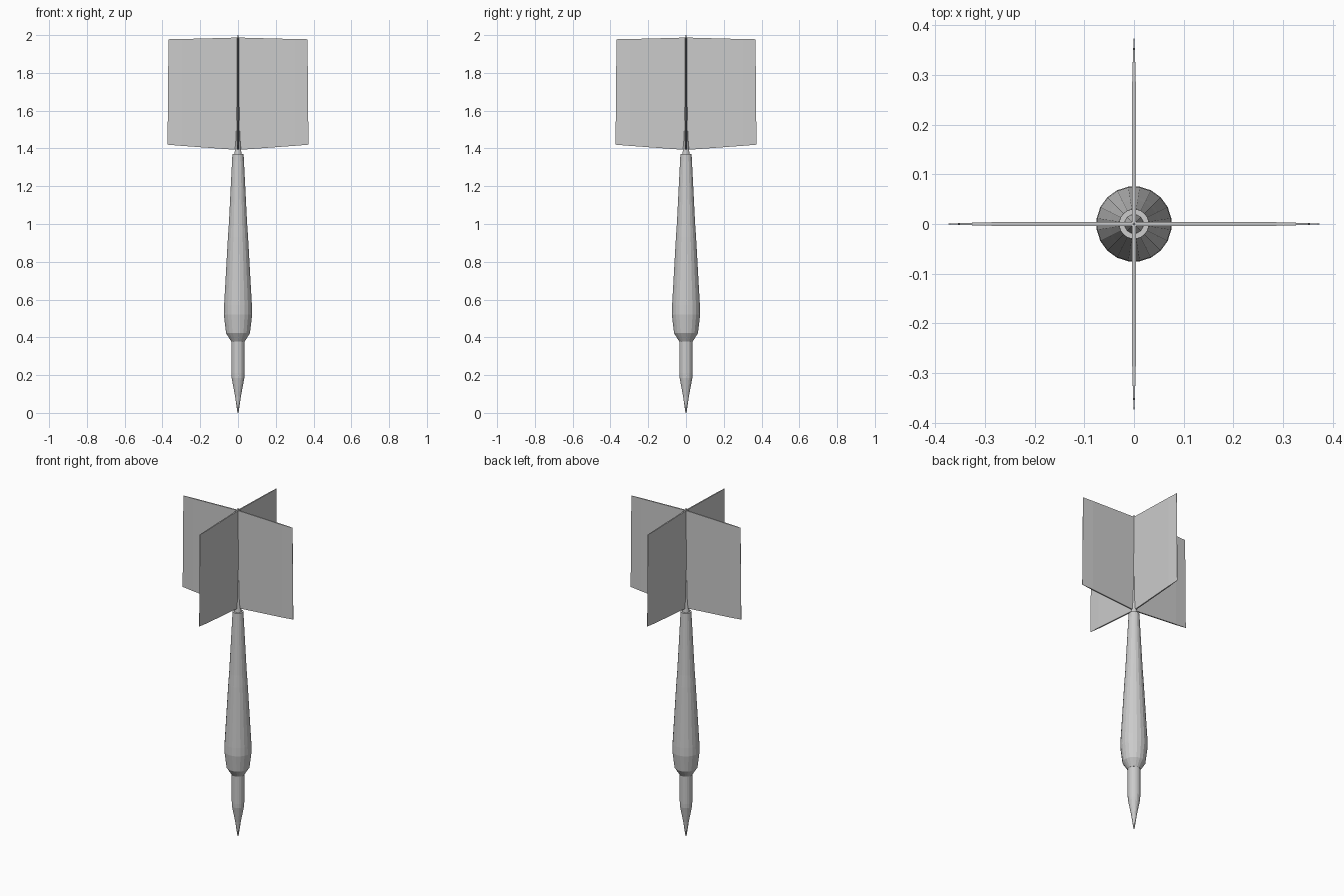
import bpy, math

if "Cube" in bpy.data.objects:
    bpy.data.objects.remove(bpy.data.objects["Cube"])

SIDES = 20


def make_object(name, verts, faces):
    mesh = bpy.data.meshes.new(name)
    mesh.from_pydata(verts, [], faces)
    mesh.update()
    obj = bpy.data.objects.new(name, mesh)
    bpy.context.collection.objects.link(obj)
    return obj


def lathe(name, profile, sides=SIDES):
    """Revolve (radius, z) points around z and cap both ends."""
    verts, faces = [], []
    for r, z in profile:
        for i in range(sides):
            a = 2 * math.pi * (i + 0.5) / sides
            verts.append((r * math.cos(a), r * math.sin(a), z))
    for k in range(len(profile) - 1):
        for i in range(sides):
            j = (i + 1) % sides
            b, t = k * sides, (k + 1) * sides
            faces.append((b + i, b + j, t + j, t + i))
    faces.append(tuple(reversed(range(sides))))
    top = (len(profile) - 1) * sides
    faces.append(tuple(range(top, top + sides)))
    return make_object(name, verts, faces)


# steel point
lathe("point", [(0.003, 0.0), (0.016, 0.09), (0.034, 0.185), (0.035, 0.21), (0.035, 0.385)])

# weighted barrel
lathe("barrel", [(0.036, 0.378), (0.064, 0.422), (0.076, 0.52), (0.0745, 0.57),
                 (0.054, 0.93), (0.049, 1.0), (0.030, 1.37)])

# thin stem holding the flights
lathe("stem", [(0.02, 1.365), (0.016, 1.40), (0.011, 1.46), (0.008, 1.62),
               (0.006, 1.82), (0.002, 2.0)], 12)

# four thin flights, thicker at the root
outline = [(0.0, 1.392, 0.004), (0.30, 1.414, 0.0035), (0.373, 1.42, 0.0008),
           (0.368, 1.978, 0.0008), (0.30, 1.979, 0.0035), (0.0, 1.987, 0.004)]
n = len(outline)
for i, name in enumerate(("right", "back", "left", "front")):
    verts = [(x, s * t, z) for s in (-1, 1) for x, z, t in outline]
    faces = []
    for quad in ((0, 1, 4, 5), (1, 2, 3, 4)):
        faces.append(quad)
        faces.append(tuple(q + n for q in reversed(quad)))
    for k in range(n):
        m = (k + 1) % n
        faces.append((m, k, k + n, m + n))
    flight = make_object("flight_" + name, verts, faces)
    flight.rotation_euler.z = i * math.pi / 2
